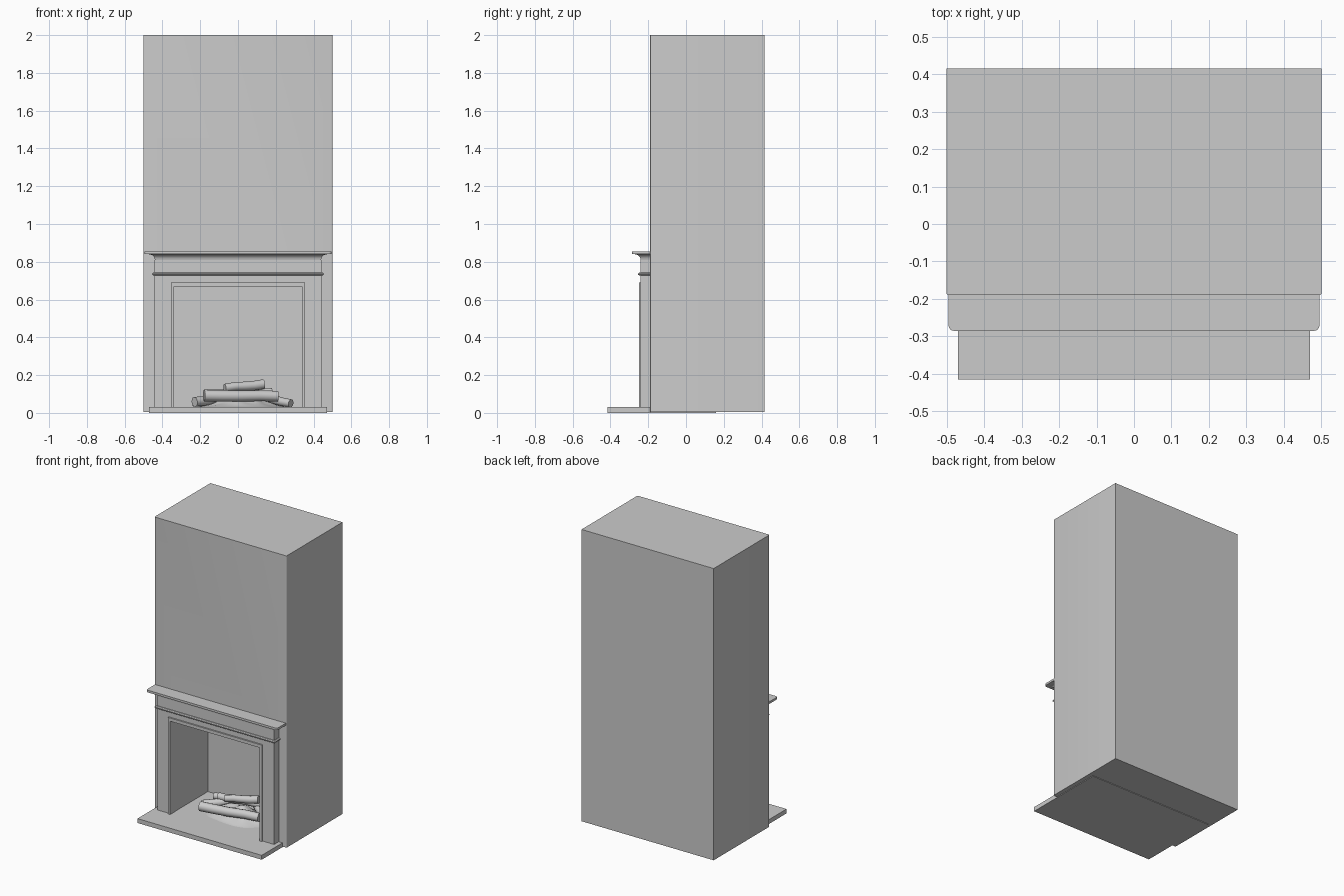
import bpy, bmesh, math, random
from mathutils import Vector, noise

if "Cube" in bpy.data.objects:
    bpy.data.objects.remove(bpy.data.objects["Cube"])

random.seed(4)


def finish(name, bm, angle=None):
    bmesh.ops.recalc_face_normals(bm, faces=bm.faces[:])
    me = bpy.data.meshes.new(name)
    bm.to_mesh(me)
    bm.free()
    ob = bpy.data.objects.new(name, me)
    bpy.context.collection.objects.link(ob)
    if angle:
        bpy.ops.object.select_all(action='DESELECT')
        ob.select_set(True)
        bpy.context.view_layer.objects.active = ob
        bpy.ops.object.shade_smooth_by_angle(angle=math.radians(angle))
    return ob


def box(name, x, y, z, corner=0):
    """Box from ranges; corner rounds the two front vertical edges."""
    bm = bmesh.new()
    v = bmesh.ops.create_cube(bm, size=1)['verts']
    for p in v:
        p.co = [r[0] + (c + 0.5) * (r[1] - r[0]) for r, c in zip((x, y, z), p.co)]
    if corner:
        edges = [e for e in bm.edges
                 if all(abs(p.co.y - y[0]) < 1e-4 for p in e.verts)
                 and abs(e.verts[0].co.x - e.verts[1].co.x) < 1e-4]
        bmesh.ops.bevel(bm, geom=edges, offset=corner, segments=4, profile=0.5, affect='EDGES')
    return finish(name, bm, 35 if corner else None)


def arch(name, inner, outer, y0, y1):
    """Square arch standing on the hearth; inner/outer = (half width, top)."""
    (a, h), (b, t) = inner, outer
    pts = [(-b, .03), (-b, t), (b, t), (b, .03), (a, .03), (a, h), (-a, h), (-a, .03)]
    bm = bmesh.new()
    f = bm.faces.new([bm.verts.new((x, y0, z)) for x, z in pts])
    new = bmesh.ops.extrude_face_region(bm, geom=[f])['geom']
    bmesh.ops.translate(bm, vec=(0, y1 - y0, 0), verts=[g for g in new if isinstance(g, bmesh.types.BMVert)])
    return finish(name, bm)


def moulding(name, profile):
    """Mitred moulding round the front and sides of the surround."""
    bm = bmesh.new()
    rings = []
    for sx, front in ((-1, 0), (-1, 1), (1, 1), (1, 0)):
        rings.append([bm.verts.new((sx * (.44 + o), -.24 - o if front else -.189, z))
                      for o, z in profile])
    n = len(profile)
    for r, s in zip(rings, rings[1:]):
        for i in range(n):
            j = (i + 1) % n
            bm.faces.new((r[i], r[j], s[j], s[i]))
    bm.faces.new(rings[0])
    bm.faces.new(rings[-1])
    return finish(name, bm, 35)


def log(name, a, b, r0, r1):
    """Slightly crooked tapered log from a to b."""
    a, b = Vector(a), Vector(b)
    q = (b - a).to_track_quat('Z', 'Y')
    bm = bmesh.new()
    rings = []
    for k in range(5):
        t = k / 4
        c = a.lerp(b, t)
        if 0 < k < 4:
            c += Vector([random.uniform(-.004, .004) for _ in range(3)])
        r = r0 + (r1 - r0) * t
        rings.append([bm.verts.new(c + q @ Vector((r * math.cos(i * math.pi / 6),
                                                    r * math.sin(i * math.pi / 6), 0)))
                      for i in range(12)])
    for p, s in zip(rings, rings[1:]):
        for i in range(12):
            j = (i + 1) % 12
            bm.faces.new((p[i], p[j], s[j], s[i]))
    bm.faces.new(rings[0])
    bm.faces.new(rings[-1])
    return finish(name, bm, 40)


# Chimney breast with the firebox cut out
chimney = box("chimney_breast", (-.5, .5), (-.19, .415), (.004, 2), corner=.006)
cutter = box("firebox_cutter", (-.34, .34), (-.3, .16), (-.1, .67))
cutter.hide_render = True
cutter.hide_set(True)
cut = chimney.modifiers.new("firebox", 'BOOLEAN')
cut.operation = 'DIFFERENCE'
cut.solver = 'EXACT'
cut.object = cutter

# Hearth slab running into the firebox
box("hearth", (-.47, .47), (-.415, .16), (0, .03))

# Surround and raised inner frame
arch("surround", (.34, .67), (.442, .81), -.24, -.189)
arch("inner_frame", (.338, .668), (.355, .69), -.25, -.2)

# Narrow band, cove and mantel shelf
moulding("band_moulding", [(-.01, .727), (.008, .727), (.014, .732), (.014, .738), (.008, .743), (-.01, .743)])
cove = [(.032 * (1 - math.cos(t * math.pi / 10)), .81 + .03 * math.sin(t * math.pi / 10)) for t in range(6)]
moulding("mantel_cove", [(-.01, .81)] + cove + [(-.01, .84)])
box("mantel_shelf", (-.495, .495), (-.285, -.189), (.84, .855), corner=.015)

# Ash mound
bm = bmesh.new()
bmesh.ops.create_grid(bm, x_segments=28, y_segments=20, size=1)
for v in bm.verts:
    u, w = v.co.x, v.co.y
    x, y = u * math.sqrt(1 - w * w / 2), w * math.sqrt(1 - u * u / 2)
    d = min(1, math.hypot(x, y))
    edge = 1 + .12 * noise.noise((x * 2, y * 2, 3))
    h = .07 * (math.cos(d * math.pi) + 1) / 2
    h *= 1 + .35 * noise.noise((x * 4, y * 4, 0))
    v.co = (.02 + .26 * x * edge, -.02 + .15 * y * edge, .029 + h)
finish("ash_mound", bm, 60)

# Stacked logs
for i, (a, b, r0, r1) in enumerate([
        ((-.18, -.15, .092), (.21, -.07, .088), .031, .028),
        ((-.23, -.06, .058), (-.04, .08, .085), .026, .024),
        ((.28, -.07, .05), (.08, .08, .09), .022, .026),
        ((-.16, .02, .10), (.18, .06, .11), .024, .021),
        ((-.07, -.04, .132), (.135, .03, .152), .022, .026),
        ((-.24, .09, .055), (.02, .11, .075), .022, .02)]):
    log(f"log_{i + 1}", a, b, r0, r1)
